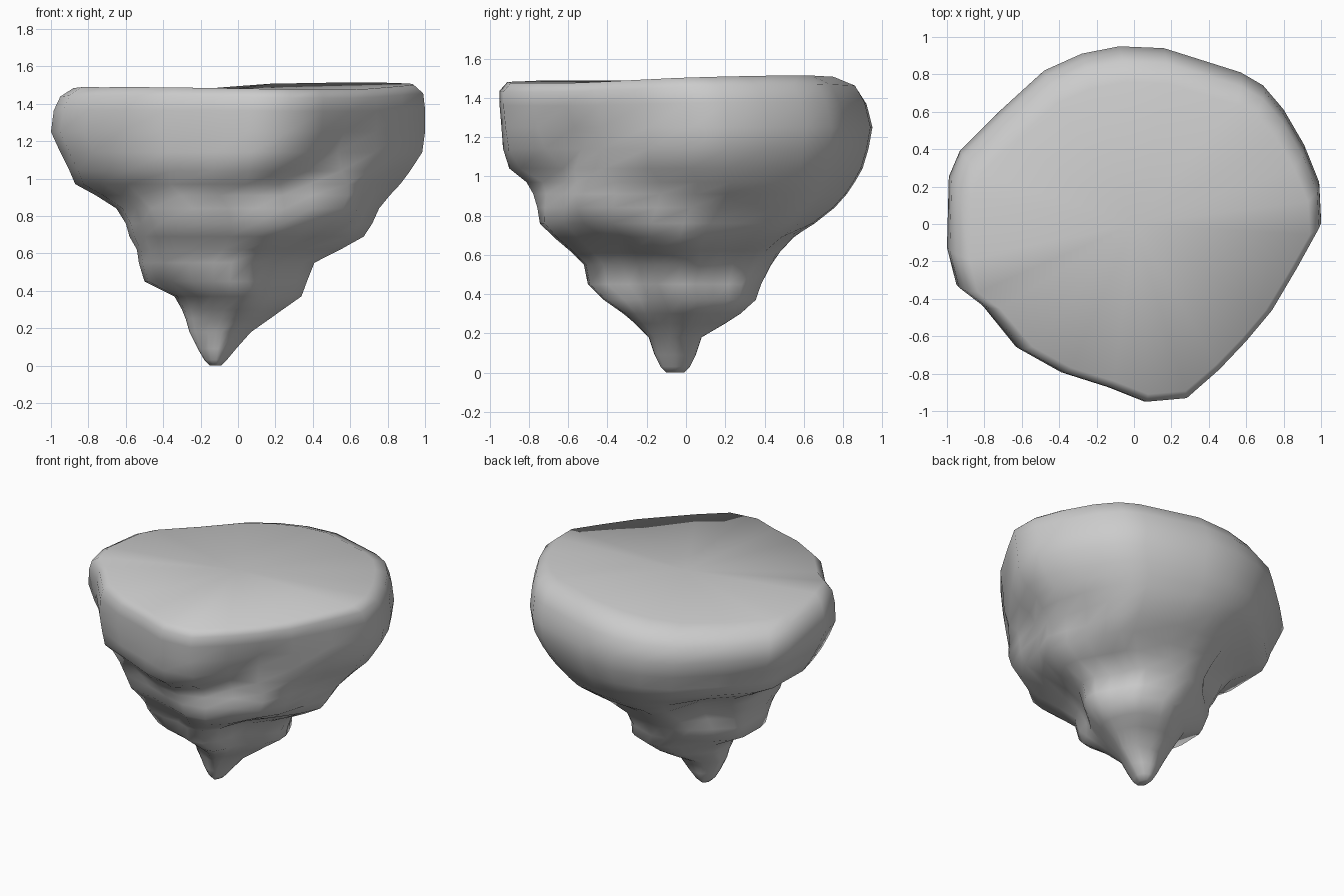
import bpy, bmesh, math
from mathutils import Vector

# Plan outline of the rock, counter-clockwise from the right
OUTLINE = [(1, .02), (.99, .22), (.91, .42), (.8, .61), (.69, .74), (.57, .81), (.16, .94),
           (-.08, .95), (-.28, .91), (-.48, .82), (-.72, .6), (-.93, .39), (-.99, .25),
           (-1, -.13), (-.95, -.33), (-.82, -.43), (-.63, -.66), (-.4, -.79), (-.15, -.87),
           (.05, -.95), (.27, -.93), (.45, -.77), (.6, -.61), (.74, -.44), (.88, -.2)]

# Silhouette extents at each level: z, xmin, xmax, ymin, ymax
LEVELS = [(.0, -.15, -.09, -.10, -.01), (.03, -.18, -.06, -.13, .02),
          (.09, -.215, -.01, -.16, .05), (.18, -.26, .07, -.19, .08),
          (.25, -.28, .17, -.26, .20), (.30, -.30, .24, -.32, .28),
          (.37, -.34, .34, -.42, .36), (.45, -.50, .37, -.50, .39),
          (.55, -.53, .41, -.52, .44), (.62, -.54, .55, -.59, .49),
          (.69, -.58, .68, -.67, .58), (.76, -.60, .73, -.735, .68),
          (.84, -.65, .77, -.74, .76), (.91, -.76, .82, -.75, .82),
          (.97, -.87, .87, -.78, .86), (1.04, -.90, .92, -.89, .90),
          (1.14, -.95, .985, -.93, .93), (1.25, -1, 1, -.94, .95),
          (1.36, -.985, 1, -.95, .92), (1.43, -.95, .99, -.95, .87),
          (1.475, -.88, .94, -.91, .76)]

# Hollows (+) and lumps (-): centre, radius, depth towards the axis
DENTS = [((.38, -.76, 1.01), .13, .14), ((.60, -.60, 1.14), .12, .10),
         ((.42, -.38, .64), .13, .10), ((.62, .20, .82), .17, .10),
         ((.36, .22, .56), .13, .06), ((-.45, .40, .70), .15, .10),
         ((.10, .62, .68), .13, .07), ((-.20, .36, .42), .12, .05),
         ((.22, -.28, .44), .13, .08), ((.52, -.46, .88), .18, -.13),
         ((-.43, -.52, .80), .17, -.13), ((-.33, -.36, .58), .13, -.08),
         ((-.60, -.60, 1.02), .16, -.04), ((-.10, -.74, .92), .18, -.07)]


def remap(v, half, low, high):
    return low + (v + half) / (2 * half) * (high - low)


def eroded(p, axis):
    inward = axis - p
    inward.normalize()
    push = sum(d * math.exp(-((p - Vector(c)).length / r) ** 2) for c, r, d in DENTS)
    return p + inward * push


def plateau_tilt(x, y):
    """Rises to the back right, falls away to the back left."""
    return (.05 * max(0, .5 * x + .6 * y) - .09 * max(0, .6 * (y - x) - .5)
            + .02 * max(0, -x - y - .6))


bm = bmesh.new()
rings = []
for z, x0, x1, y0, y1 in LEVELS:
    axis = Vector(((x0 + x1) / 2, (y0 + y1) / 2, z))
    ring = []
    for x, y in OUTLINE:
        p = Vector((remap(x, 1, x0, x1), remap(y, .95, y0, y1), z))
        p = eroded(p, axis)
        if z > 1.3:
            p.z += plateau_tilt(x, y) * min(1, (z - 1.3) / .12)
        ring.append(bm.verts.new(p))
    rings.append(ring)

# Rocky sides
n = len(OUTLINE)
for a, b in zip(rings, rings[1:]):
    for i in range(n):
        j = (i + 1) % n
        bm.faces.new((a[i], a[j], b[j], b[i]))

# Gently sloping plateau and blunt tip
centre = bm.verts.new((0, 0, 1.482))
for i in range(n):
    bm.faces.new((rings[-1][i], rings[-1][(i + 1) % n], centre))
bm.faces.new(rings[0][::-1])
bmesh.ops.recalc_face_normals(bm, faces=bm.faces)

mesh = bpy.data.meshes.new("floating_rock")
bm.to_mesh(mesh)
bm.free()
mesh.shade_smooth()
rock = bpy.data.objects.new("floating_rock", mesh)
bpy.context.collection.objects.link(rock)
